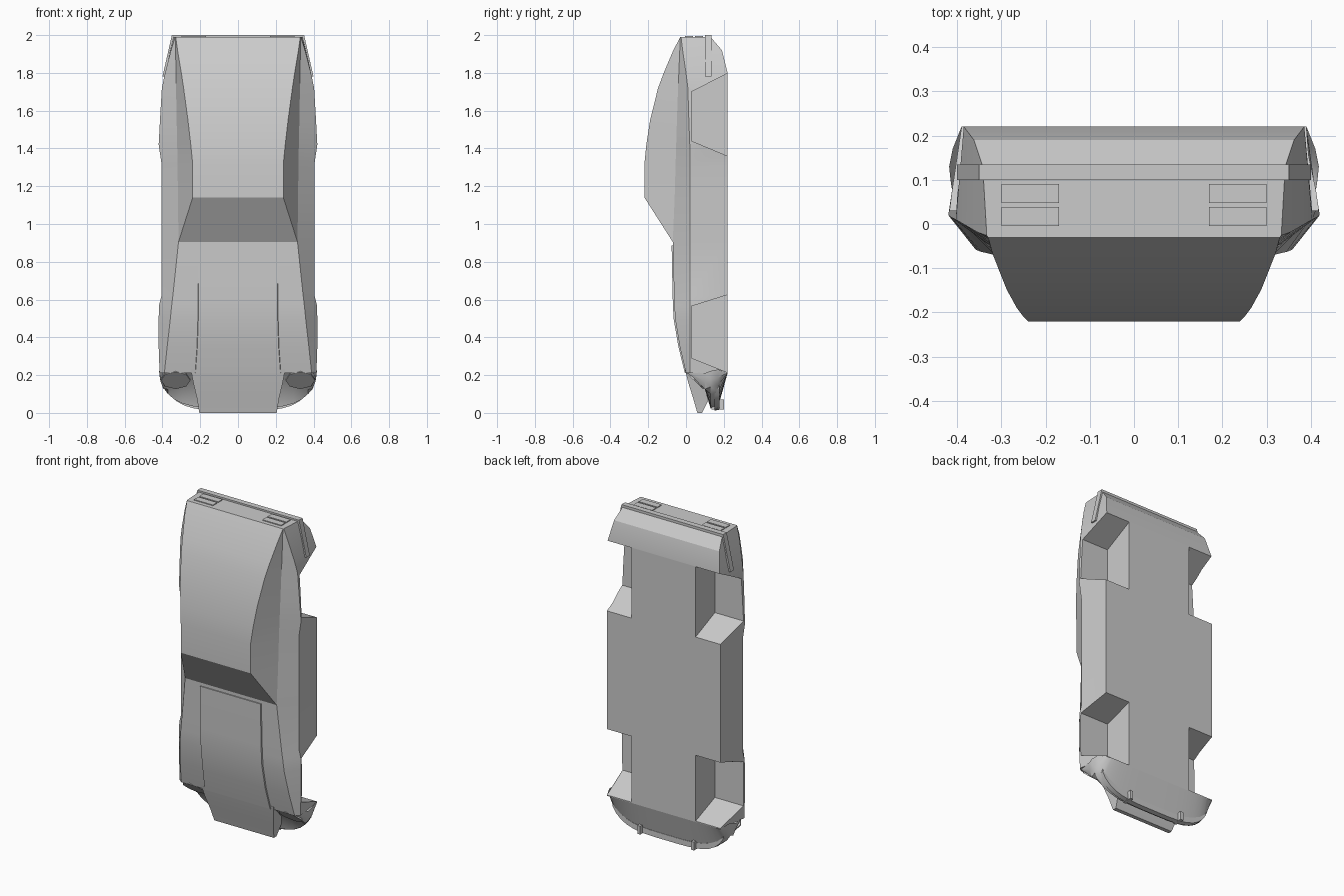
import bpy, bmesh, math
from mathutils import Vector

if "Cube" in bpy.data.objects:
    bpy.data.objects.remove(bpy.data.objects["Cube"])

grey = bpy.data.materials.new("plain grey")
grey.diffuse_color = (0.6, 0.6, 0.6, 1)
grey.use_nodes = True
grey.node_tree.nodes["Principled BSDF"].inputs["Base Color"].default_value = grey.diffuse_color


def finish(name, bm, smooth=None):
    bmesh.ops.remove_doubles(bm, verts=bm.verts, dist=0.0005)
    bmesh.ops.recalc_face_normals(bm, faces=bm.faces)
    me = bpy.data.meshes.new(name)
    bm.to_mesh(me)
    bm.free()
    me.materials.append(grey)
    ob = bpy.data.objects.new(name, me)
    bpy.context.collection.objects.link(ob)
    if smooth:
        smooth_obj(ob, smooth)
    return ob


def smooth_obj(ob, deg):
    bpy.ops.object.select_all(action='DESELECT')
    ob.select_set(True)
    bpy.context.view_layer.objects.active = ob
    bpy.ops.object.shade_smooth_by_angle(angle=math.radians(deg))


def loft(name, rings, closed=True, smooth=None):
    """Skin a list of equal-length point rings; closed rings get end caps."""
    bm = bmesh.new()
    rows = [[bm.verts.new(p) for p in r] for r in rings]
    n = len(rows[0])
    for a, b in zip(rows, rows[1:]):
        for i in range(n if closed else n - 1):
            j = (i + 1) % n
            bm.faces.new((a[i], a[j], b[j], b[i]))
    if closed:
        bm.faces.new(rows[0])
        bm.faces.new(rows[-1])
    return finish(name, bm, smooth)


def box(name, x0, x1, y0, y1, z0, z1):
    return loft(name, [[(x0, y0, z), (x1, y0, z), (x1, y1, z), (x0, y1, z)] for z in (z0, z1)])


# Body stations: z, roof edge x y, window base x y, shoulder x y, underside x y
stations = [
    (0.21, .39, .00, .39, .00, .415, .02, .39, .22),
    (0.35, .375, -.033, .375, -.033, .42, .02, .39, .22),
    (0.50, .358, -.058, .358, -.058, .42, .02, .39, .22),
    (0.57, .351, -.061, .351, -.061, .418, .02, .39, .22),
    (0.62, .345, -.063, .345, -.063, .405, .02, .39, .22),
    (0.905, .315, -.07, .315, -.07, .405, .02, .39, .22),
    (1.14, .24, -.22, .318, -.06, .405, .02, .39, .22),
    (1.32, .24, -.22, .32, -.055, .405, .02, .39, .22),
    (1.42, .25, -.21, .322, -.052, .42, .02, .39, .22),
    (1.55, .265, -.19, .325, -.048, .413, .015, .39, .22),
    (1.72, .288, -.148, .328, -.042, .403, .01, .39, .22),
    (1.80, .30, -.118, .329, -.038, .386, .0, .385, .22),
    (1.92, .32, -.067, .33, -.033, .355, -.018, .362, .19),
    (1.99, .33, -.03, .33, -.03, .333, -.026, .342, .13),
]
rings = []
for z, *v in stations:
    half = [(v[i], v[i + 1], z) for i in range(0, 8, 2)]
    rings.append(half + [(-x, y, z) for x, y, z in reversed(half)])
body = loft("body", rings)

# Wheel arches cut out of the body
for i, (a, b, c, d) in enumerate(((.215, .625, .565, .29), (1.36, 1.80, 1.70, 1.44))):
    for s in (-1, 1):
        cut = loft("arch_cutter", [
            [(s * x, .23, a - .004), (s * x, .23, b + .003), (s * x, .03, c), (s * x, .03, d)]
            for x in (.22, .5)])
        cut.hide_render = True
        m = body.modifiers.new("arch", 'BOOLEAN')
        m.operation = 'DIFFERENCE'
        m.solver = 'EXACT'
        m.object = cut
        bpy.context.view_layer.objects.active = body
        bpy.ops.object.modifier_apply(modifier=m.name)
        bpy.data.objects.remove(cut)
smooth_obj(body, 20)

# Raised centre panel of the bonnet, running into the nose
panel = [(.885, .208, -.076), (.62, .208, -.071), (.50, .21, -.066), (.35, .215, -.04), (.21, .225, -.006)]
loft("bonnet_panel", [[(-w, y, z), (w, y, z), (w + .008, y + .025, z), (-w - .008, y + .025, z)]
                      for z, w, y in panel], smooth=20)
nose = [(.23, .25, -.006, .15), (.15, .235, .015, .14), (.08, .218, .037, .125), (.0, .205, .06, .085)]
loft("nose", [[(-w, y, z), (w, y, z), (w, b, z), (-w, b, z)] for z, w, y, b in nose], smooth=20)


# Rounded front valance with the scoops behind it
def front_z(t):
    return .012 + .198 * (1 - math.sqrt(max(0, 1 - t ** 4)))


ts = [math.sin(math.pi * i / 20) for i in range(-10, 11)]
rows = [
    [(.39 * t, .22, .21) for t in ts],
    [(.41 * t, .17, front_z(t) + .02) for t in ts],
    [(.418 * t, .13, front_z(t) + .012) for t in ts],
    [(.415 * t, .10, max(.125, front_z(t))) for t in ts],
    [(.40 * t, .0, .22) for t in ts],
]
loft("front_valance", rows, closed=False, smooth=30)

# Front bumper blade following the curve
loft("front_bumper", [[(.40 * t, y, front_z(t) + dz) for y, dz in ((.15, 0), (.178, .005), (.178, .04), (.15, .04))]
                      for t in ts[2:-2]], smooth=30)

# Rear bumper wrapping round the tail
outline = [(-.40, 1.78), (-.35, 2), (.35, 2), (.40, 1.78), (.38, 1.78), (.33, 1.975), (-.33, 1.975), (-.38, 1.78)]
loft("rear_bumper", [[(x, y, z) for x, z in outline] for y in (.10, .135)])

for s, side in ((1, "right"), (-1, "left")):
    # Eight-sided headlights
    bm = bmesh.new()
    bmesh.ops.create_cone(bm, cap_ends=True, segments=8, radius1=.078, radius2=.078, depth=.01)
    bmesh.ops.rotate(bm, verts=bm.verts, matrix=Vector((0, -.69, -.73)).to_track_quat('Z', 'X').to_matrix())
    bmesh.ops.scale(bm, verts=bm.verts, vec=(1, .85, .85))
    bmesh.ops.translate(bm, verts=bm.verts, vec=(s * .33, .045, .175))
    finish("headlight_" + side, bm)
    # Bumper guards and paired tail lights
    box("bumper_guard_" + side, s * .175, s * .195, .135, .20, .018, .07)
    for k, y in enumerate((-.004, .048)):
        box(f"tail_light_{side}_{k}", s * .17, s * .30, y, y + .042, 1.986, 1.995)
